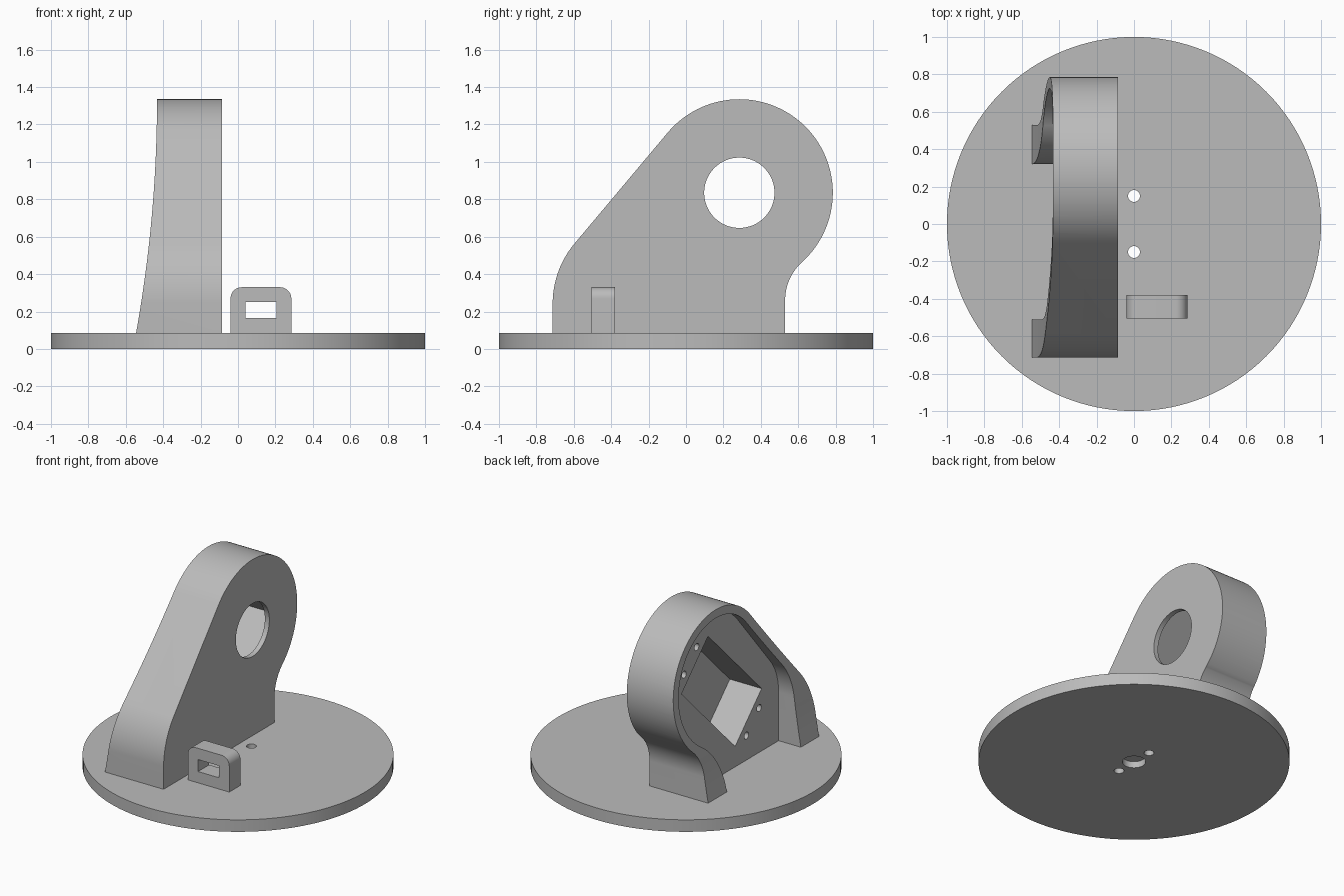
import bpy, bmesh
from math import sin, cos, radians, sqrt

if "Cube" in bpy.data.objects:
    bpy.data.objects.remove(bpy.data.objects["Cube"], do_unlink=True)

grey = bpy.data.materials.new("plain grey")
grey.use_nodes = True
GREY = (0.5, 0.5, 0.5, 1)
grey.diffuse_color = GREY
grey.node_tree.nodes["Principled BSDF"].inputs["Base Color"].default_value = GREY


def arc(cx, cy, r, a0, a1, n=24):
    """Points along an arc, angles in degrees."""
    angles = [radians(a0 + (a1 - a0) * i / n) for i in range(n + 1)]
    return [(cx + r * cos(a), cy + r * sin(a)) for a in angles]


def circle(cx, cy, r, n=48):
    return arc(cx, cy, r, 0, 360, n)[:-1]


def prism(name, outline, axis, lo, hi):
    """Extrude a closed 2D outline along an axis from lo to hi."""
    place = {"x": lambda p, d: (d, p[0], p[1]),
             "y": lambda p, d: (p[0], d, p[1]),
             "z": lambda p, d: (p[0], p[1], d)}[axis]
    bm = bmesh.new()
    a = [bm.verts.new(place(p, lo)) for p in outline]
    b = [bm.verts.new(place(p, hi)) for p in outline]
    bm.faces.new(a)
    bm.faces.new(b)
    for i in range(len(a)):
        j = (i + 1) % len(a)
        bm.faces.new((a[i], a[j], b[j], b[i]))
    bmesh.ops.recalc_face_normals(bm, faces=bm.faces)
    mesh = bpy.data.meshes.new(name)
    bm.to_mesh(mesh)
    bm.free()
    mesh.materials.append(grey)
    obj = bpy.data.objects.new(name, mesh)
    bpy.context.collection.objects.link(obj)
    return obj


def finish(obj, cutters):
    """Subtract the cutters, remove them, and smooth the round faces."""
    bpy.ops.object.select_all(action="DESELECT")
    bpy.context.view_layer.objects.active = obj
    obj.select_set(True)
    for cutter in cutters:
        cutter.hide_render = True
        mod = obj.modifiers.new("cut", "BOOLEAN")
        mod.operation, mod.solver, mod.object = "DIFFERENCE", "EXACT", cutter
        bpy.ops.object.modifier_apply(modifier=mod.name)
        bpy.data.objects.remove(cutter, do_unlink=True)
    bpy.ops.object.shade_smooth_by_angle(angle=radians(25))


DECK = 0.085            # top of the base disc
HY, HZ = 0.285, 0.835   # centre of the round shaft hole
S = sqrt(0.5)


def tilted(along, across):
    """Point in the motor pocket's 45 degree frame, around the shaft hole."""
    return (HY + S * (along + across), HZ + S * (along - across))


# Base disc with two screw holes and a blind recess underneath
base = prism("base_disc", circle(0, 0, 1, 128), "z", 0, DECK)
finish(base, [prism("screw_cut", circle(0, y, 0.032, 32), "z", -0.1, 0.2) for y in (-0.15, 0.15)]
       + [prism("recess_cut", circle(0, 0, 0.075), "z", -0.1, 0.045)])

# Bracket body: round head, sloped front, pinched back
outer = ([(-0.713, DECK)] + arc(-0.213, 0.242, 0.5, 180, 140)
         + arc(HY, HZ, 0.5, 140, -47.8, 64)
         + arc(0.806, 0.26, 0.276, 132.2, 180) + [(0.53, DECK)])
bracket = prism("motor_bracket", outer, "x", -0.6, -0.085)

# Flared open side, widening towards the foot
flare = [(-0.433 - 0.112 * (i / 20) ** 2, 1.335 - 1.25 * i / 20) for i in range(22)]
flare_cut = prism("flare_cut", [(-0.9, 1.5), (-0.433, 1.5)] + flare + [(-0.9, flare[-1][1])],
                  "y", -1, 1)

# Hollow inside the rim, open at the bottom
inner = ([(-0.51, 0)] + arc(-0.11, 0.428, 0.4, 180, 140)
         + arc(HY, HZ, 0.44, 140, -56.7, 64)
         + arc(0.777, DECK, 0.457, 123.3, 180) + [(0.32, 0)])
hollow_cut = prism("hollow_cut", inner, "x", -0.9, -0.37)

# Tilted motor pocket, shaft hole and four blind screw holes
pocket = [tilted(*p) for p in ((-0.645, -0.21), (0.205, -0.21), (0.205, 0.21), (-0.645, 0.21))]
pocket_cut = prism("pocket_cut", pocket, "x", -0.5, -0.12)
shaft_cut = prism("shaft_cut", circle(HY, HZ, 0.188, 64), "x", -0.3, 0.1)
screw_cuts = [prism("screw_cut", circle(*tilted(u, v), 0.025, 24), "x", -0.42, -0.17)
              for u in (-0.715, 0.275) for v in (-0.1, 0.1)]
finish(bracket, [flare_cut, hollow_cut, pocket_cut, shaft_cut] + screw_cuts)

# Cable loop with rounded top corners and a rectangular slot
loop = prism("cable_loop", [(0.285, DECK)] + arc(0.225, 0.27, 0.06, 0, 90, 12)
             + arc(0.02, 0.27, 0.06, 90, 180, 12) + [(-0.04, DECK)], "y", -0.505, -0.38)
slot = [(0.04, 0.165), (0.205, 0.165), (0.205, 0.25), (0.04, 0.25)]
finish(loop, [prism("slot_cut", slot, "y", -0.7, -0.2)])
